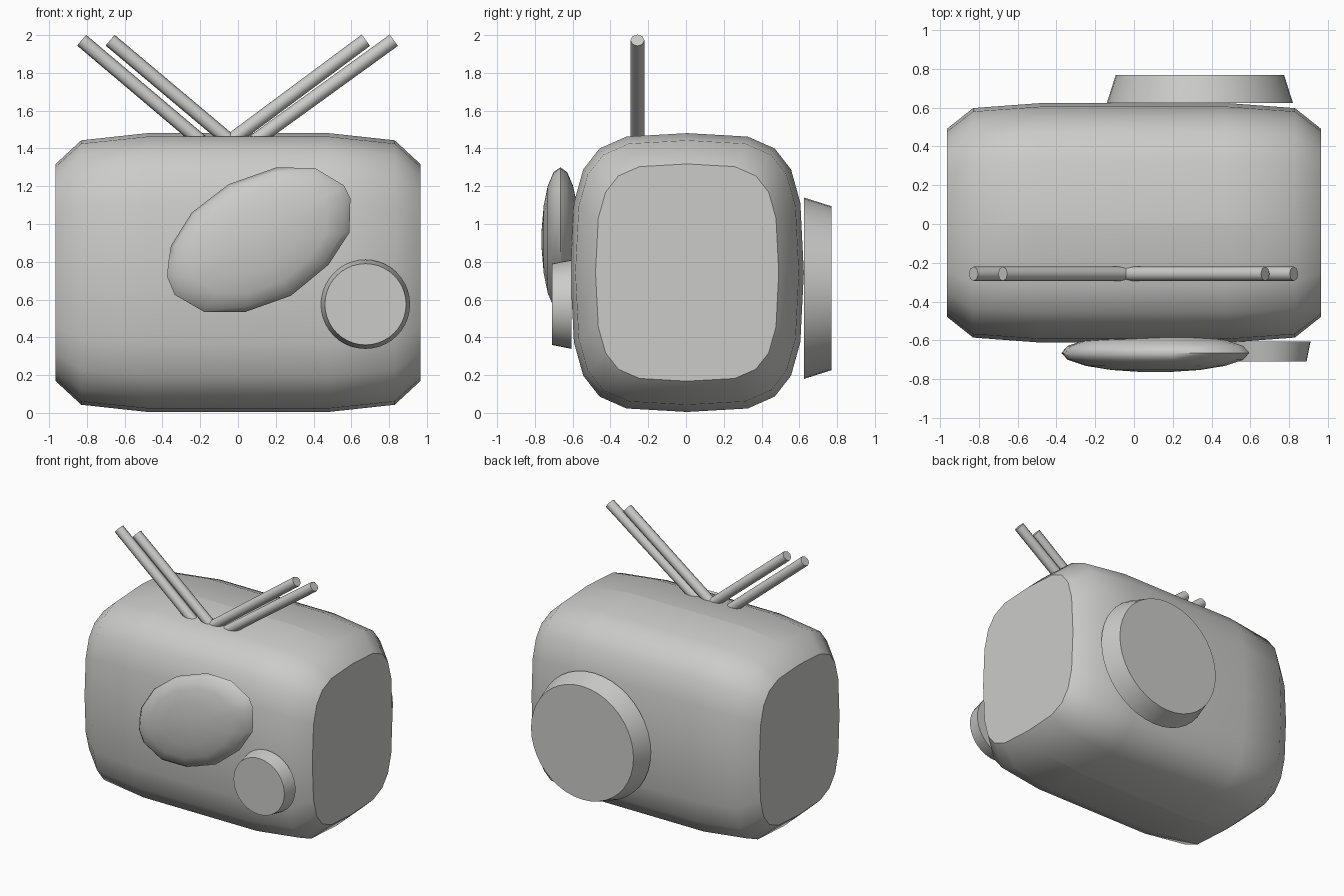
import bpy, bmesh, math
from mathutils import Vector

if "Cube" in bpy.data.objects:
    bpy.data.objects.remove(bpy.data.objects["Cube"])

grey = bpy.data.materials.new("plain_grey")
grey.diffuse_color = (0.6, 0.6, 0.59, 1)
grey.use_nodes = True
grey.node_tree.nodes["Principled BSDF"].inputs["Base Color"].default_value = grey.diffuse_color


def finish(name, bm, sharp_angle=40, seam=None):
    """Turn a bmesh into a smooth-shaded object with sharp hard edges."""
    bmesh.ops.recalc_face_normals(bm, faces=bm.faces)
    for f in bm.faces:
        f.smooth = True
    for e in bm.edges:
        hard = len(e.link_faces) == 2 and e.calc_face_angle(0) > math.radians(sharp_angle)
        e.smooth = not (hard or (seam is not None and seam(e)))
    me = bpy.data.meshes.new(name)
    bm.to_mesh(me)
    bm.free()
    me.materials.append(grey)
    ob = bpy.data.objects.new(name, me)
    bpy.context.collection.objects.link(ob)
    return ob


def loft(bm, rings, caps=True):
    """Bridge equal-length rings of points and cap both ends."""
    vs = [[bm.verts.new(p) for p in r] for r in rings]
    n = len(vs[0])
    for a, b in zip(vs, vs[1:]):
        for i in range(n):
            j = (i + 1) % n
            bm.faces.new((a[i], a[j], b[j], b[i]))
    if caps:
        bm.faces.new(vs[0])
        bm.faces.new(vs[-1])
    return vs


def tube(name, p0, p1, r0, r1, sides):
    """Tapered cylinder between two points."""
    p0, p1 = Vector(p0), Vector(p1)
    d = (p1 - p0).normalized()
    u = d.cross(Vector((0, 1, 0)))
    if u.length < 0.01:
        u = Vector((1, 0, 0))
    u.normalize()
    v = d.cross(u)
    ang = [2 * math.pi * i / sides for i in range(sides)]
    bm = bmesh.new()
    loft(bm, [[p + r * (math.cos(a) * u + math.sin(a) * v) for a in ang]
              for p, r in ((p0, r0), (p1, r1))])
    return finish(name, bm, 46)


# Body: rounded cross-section lofted along x
q = [(0, 1), (.52, .975), (.75, .89), (.89, .74), (.97, .5), (1, 0)]
right = q + [(y, -z) for y, z in q[-2::-1]]
section = right + [(-y, z) for y, z in right[-2:0:-1]]
stations = [(.965, .485, .575), (.83, .592, .70), (.48, .618, .738)]
stations = [(-x, w, h) for x, w, h in stations] + stations[::-1]
bm = bmesh.new()
loft(bm, [[(x, .006 + w * y, .743 + h * z) for y, z in section] for x, w, h in stations])


def body_seam(e):
    a, b = (v.co for v in e.verts)
    on_cap = abs(a.x) > .96 and abs(b.x) > .96 and abs(a.x - b.x) < .01
    mid = abs(a.y - .006) < .001 and abs(b.y - .006) < .001 and max(abs(a.x), abs(b.x)) < .9
    return on_cap or mid


finish("body", bm, 60, body_seam)

# Front oval bulge: flattened dome from a tilted outline
outline = [(-.37, .79), (-.355, .885), (-.245, 1.06), (-.05, 1.21), (.205, 1.30),
           (.41, 1.295), (.56, 1.205), (.595, 1.135), (.59, .955), (.48, .785),
           (.28, .62), (.04, .535), (-.18, .535), (-.335, .625), (-.375, .72)]
cx, cy, cz = .1125, -.665, .92
bm = bmesh.new()
rings = []
for deg in (-82, -62, -42, -21, 0, 21, 42, 62, 82):
    t = math.radians(deg)
    c, s = math.cos(t), math.sin(t)
    rings.append([(cx + (x - cx) * c, cy + .1 * s, cz + (z - cz) * c) for x, z in outline])
loft(bm, rings)
finish("front_oval", bm, 70)

# Round knob on the front and larger disc on the back
tube("front_knob", (.675, -.605, .575), (.675, -.71, .575), .236, .215, 40)
tube("back_disc", (.34, .625, .66), (.34, .77, .66), .48, .434, 40)

# Antenna rods: top x, base x
rods = [(-.828, -.225), (-.677, -.07), (.825, .12), (.677, -.01)]
for i, (tx, bx) in enumerate(rods):
    top, base = Vector((tx, -.257, 1.973)), Vector((bx, -.257, 1.463))
    base -= (top - base) * .06
    tube(f"antenna_rod_{i + 1}", base, top, .037, .037, 8)
